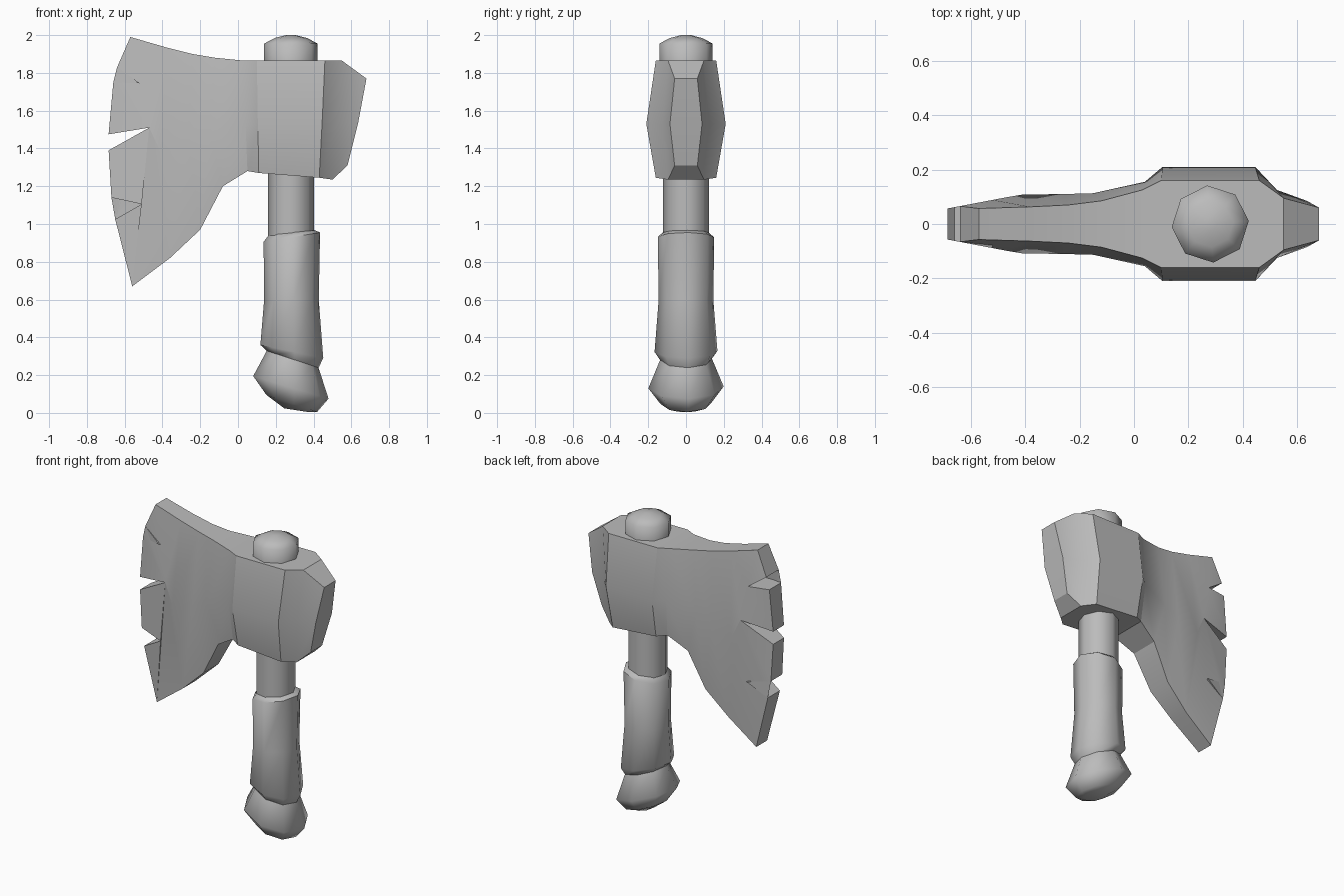
import bpy, bmesh
from math import sin, cos, pi, radians

if "Cube" in bpy.data.objects:
    bpy.data.objects.remove(bpy.data.objects["Cube"])

GREY = (0.5, 0.5, 0.5, 1)
mat = bpy.data.materials.new("plain grey")
mat.use_nodes = True
mat.diffuse_color = GREY
mat.node_tree.nodes["Principled BSDF"].inputs["Base Color"].default_value = GREY


def finish(bm, name, angle):
    """Turn a bmesh into an object with consistent normals and sharp edges."""
    bmesh.ops.recalc_face_normals(bm, faces=bm.faces)
    mesh = bpy.data.meshes.new(name)
    bm.to_mesh(mesh)
    bm.free()
    mesh.materials.append(mat)
    ob = bpy.data.objects.new(name, mesh)
    bpy.context.collection.objects.link(ob)
    bpy.ops.object.select_all(action='DESELECT')
    ob.select_set(True)
    bpy.context.view_layer.objects.active = ob
    bpy.ops.object.shade_smooth_by_angle(angle=radians(angle))


def turned(name, rings, angle, sides=8, turn=0.08):
    """Eight-sided turned part; rings are (centre x, z, radius, rise towards +x)."""
    bm = bmesh.new()
    loops = []
    for cx, z, r, rise in rings:
        angles = [turn + 2 * pi * i / sides for i in range(sides)]
        loops.append([bm.verts.new((cx + r * cos(a), r * sin(a), z + rise * cos(a)))
                      for a in angles])
    for a, b in zip(loops, loops[1:]):
        for i in range(sides):
            j = (i + 1) % sides
            bm.faces.new((a[i], a[j], b[j], b[i]))
    bm.faces.new(loops[0])
    bm.faces.new(loops[-1])
    finish(bm, name, angle)


# Handle parts, from bottom to top
turned("pommel", [(0.31, 0.014, 0.065, -0.01), (0.285, 0.05, 0.135, -0.045),
                  (0.28, 0.135, 0.2, -0.06), (0.29, 0.29, 0.135, -0.045),
                  (0.29, 0.34, 0.12, -0.045)], 75)
turned("grip", [(0.29, 0.28, 0.135, -0.045), (0.285, 0.325, 0.167, -0.035),
                (0.283, 0.6, 0.145, 0), (0.285, 0.93, 0.15, 0.025),
                (0.285, 0.955, 0.122, 0.012)], 46)
turned("shaft", [(0.28, 0.85, 0.122, 0), (0.28, 1.9, 0.122, 0)], 50)
turned("handle_cap", [(0.28, 1.84, 0.142, 0), (0.28, 1.955, 0.142, 0),
                      (0.28, 1.985, 0.085, 0), (0.28, 2.0, 0.025, 0)], 70)

# Axe head: each station holds (x, z, half thickness) at top, middle, bottom
stations = [
    ((0.68, 1.77, 0.06), (0.635, 1.53, 0.085), (0.58, 1.31, 0.06)),
    ((0.55, 1.865, 0.095), (0.525, 1.53, 0.125), (0.5, 1.235, 0.095)),
    ((0.46, 1.865, 0.16), (0.445, 1.53, 0.21), (0.43, 1.245, 0.16)),
    ((0.1, 1.865, 0.16), (0.105, 1.53, 0.21), (0.11, 1.27, 0.16)),
    ((0.03, 1.865, 0.125), (0.04, 1.53, 0.155), (0.05, 1.28, 0.125)),
    ((-0.12, 1.88, 0.085), (-0.15, 1.47, 0.113), (-0.08, 1.2, 0.095)),
    ((-0.24, 1.9, 0.07), (-0.26, 1.42, 0.11), (-0.2, 0.97, 0.08)),
    ((-0.38, 1.935, 0.063), (-0.41, 1.38, 0.108), (-0.36, 0.82, 0.065)),
]
# Chipped cutting edge from top to bottom
edge = [(-0.57, 1.99), (-0.64, 1.83), (-0.52, 1.745), (-0.66, 1.75),
        (-0.685, 1.475), (-0.47, 1.51), (-0.685, 1.39), (-0.67, 1.14),
        (-0.51, 1.105), (-0.65, 1.025), (-0.56, 0.67)]

bm = bmesh.new()


def pair(x, z, y):
    """Front and back vertices at one outline point."""
    return bm.verts.new((x, -y, z)), bm.verts.new((x, y, z))


def edge_half(x, z):
    corner = z > 1.9 or z < 0.8
    return 0.057 if corner else 0.057 + 0.19 * max(0, x + 0.685)


cols = [[pair(*p) for p in s] for s in stations]
rim = [pair(x, z, edge_half(x, z)) for x, z in edge]

for a, b in zip(cols, cols[1:]):
    for side in (0, 1):
        for k in (0, 1):
            bm.faces.new((a[k][side], b[k][side], b[k + 1][side], a[k + 1][side]))
    for k in (0, 2):
        bm.faces.new((a[k][0], a[k][1], b[k][1], b[k][0]))

# Flat back of the head
for k in (0, 1):
    a, b = cols[0][k], cols[0][k + 1]
    bm.faces.new((a[0], a[1], b[1], b[0]))

# Blade sides, split at the middle notch, and the chipped rim
top, mid, low = cols[-1]
NOTCH = 5
blade = []
for s in (0, 1):
    blade.append(bm.faces.new([top[s]] + [p[s] for p in rim[:NOTCH + 1]] + [mid[s]]))
    blade.append(bm.faces.new([mid[s]] + [p[s] for p in rim[NOTCH:]] + [low[s]]))
border = [top] + rim + [low]
for a, b in zip(border, border[1:]):
    bm.faces.new((a[0], a[1], b[1], b[0]))
bmesh.ops.triangulate(bm, faces=blade, quad_method='BEAUTY', ngon_method='BEAUTY')
finish(bm, "axe_head", 24)
